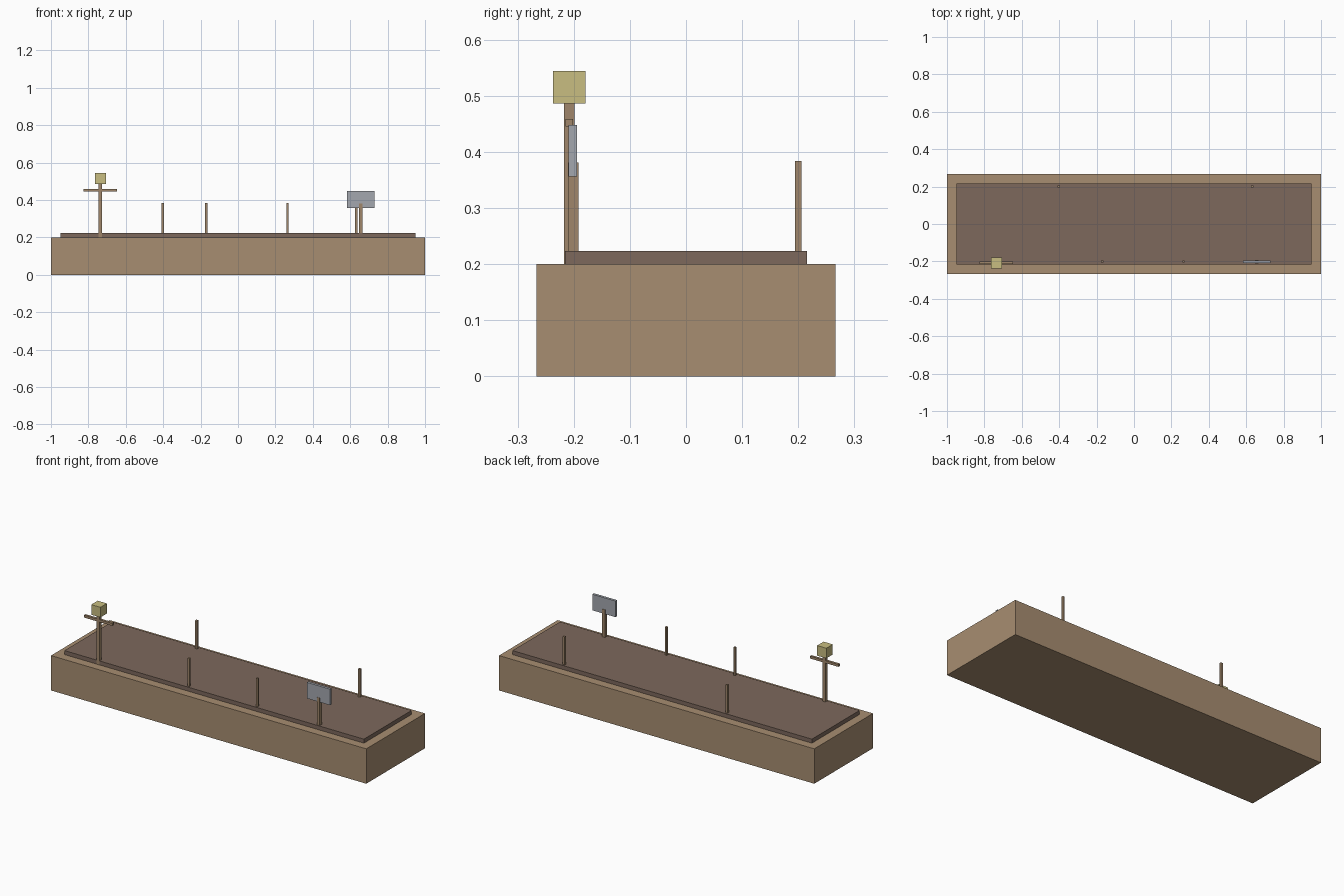
import bpy

cube = bpy.data.objects.get("Cube")
if cube:
    bpy.data.objects.remove(cube, do_unlink=True)


def material(name, rgb):
    mat = bpy.data.materials.new(name)
    mat.use_nodes = True
    mat.diffuse_color = (*rgb, 1)
    mat.node_tree.nodes["Principled BSDF"].inputs["Base Color"].default_value = (*rgb, 1)
    return mat


wood = material("tan wood", (0.39, 0.27, 0.165))
stake_wood = material("stake wood", (0.35, 0.24, 0.145))
soil = material("brown soil", (0.205, 0.14, 0.107))
straw = material("straw yellow", (0.58, 0.51, 0.22))
metal = material("grey metal", (0.37, 0.39, 0.43))


def box(name, mat, x, y, z):
    """Box spanning the given (min, max) range on each axis."""
    spans = (x, y, z)
    bpy.ops.mesh.primitive_cube_add(size=1, location=[sum(s) / 2 for s in spans])
    obj = bpy.context.object
    obj.name = name
    obj.scale = [s[1] - s[0] for s in spans]
    bpy.ops.object.transform_apply(location=False, rotation=False, scale=True)
    obj.data.materials.append(mat)
    return obj


def around(centre, width):
    return (centre - width / 2, centre + width / 2)


# Planter body and raised soil
BED = 0.2
box("planter_box", wood, (-1, 1), (-0.266, 0.266), (0, BED))
box("soil_bed", soil, (-0.95, 0.95), (-0.216, 0.216), (BED, 0.223))

# Slim stakes along the front and back edges
for i, (x, y) in enumerate([(-0.402, 0.2), (0.632, 0.2), (-0.17, -0.2), (0.264, -0.2)]):
    box(f"stake_{i + 1}", stake_wood, around(x, 0.012), around(y, 0.012), (BED, 0.384))

# Sign on a post
SIGN_X = 0.657
box("sign_post", stake_wood, around(SIGN_X, 0.018), around(-0.201, 0.019), (BED, 0.381))
box("sign_board", metal, around(SIGN_X, 0.147), around(-0.2015, 0.015), (0.356, 0.448))

# Scarecrow: post, arms and head
CROW_X, CROW_Y = -0.736, -0.208
box("scarecrow_post", stake_wood, around(CROW_X, 0.018), around(CROW_Y, 0.018), (BED, 0.487))
box("scarecrow_arms", stake_wood, around(CROW_X, 0.18), around(CROW_Y, 0.014), (0.445, 0.459))
box("scarecrow_head", straw, around(CROW_X, 0.058), around(CROW_Y, 0.058), (0.486, 0.544))
